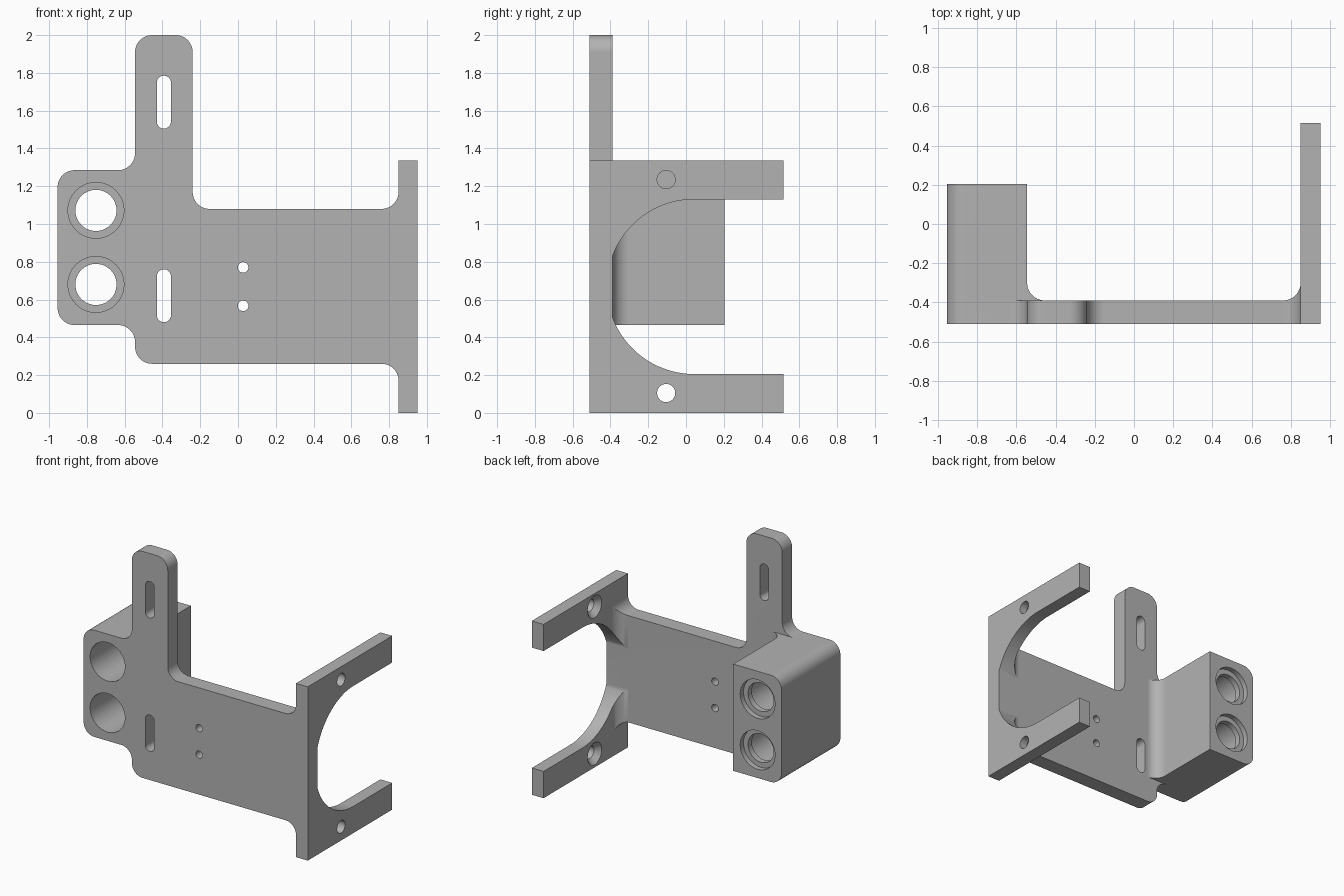
import bpy
import bmesh
from math import pi, acos, cos, sin, tan
from mathutils import Vector

cube = bpy.data.objects.get("Cube")
if cube:
    bpy.data.objects.remove(cube, do_unlink=True)

R = 0.09                         # common corner radius
FRONT, BACK = -0.51, -0.39       # faces of the main plate

grey = bpy.data.materials.new("bracket grey")
grey.use_nodes = True
grey.diffuse_color = (0.45, 0.45, 0.45, 1)
grey.node_tree.nodes["Principled BSDF"].inputs["Base Color"].default_value = grey.diffuse_color


def place(axis, u, v, t):
    return {"X": (t, u, v), "Y": (u, t, v), "Z": (u, v, t)}[axis]


def rounded(corners, steps=14):
    """Outline from (u, v, radius) corners, with an arc at each radius."""
    out = []
    for i, (u, v, r) in enumerate(corners):
        p = Vector((u, v))
        if r == 0:
            out.append(p)
            continue
        a = (Vector(corners[i - 1][:2]) - p).normalized()
        b = (Vector(corners[(i + 1) % len(corners)][:2]) - p).normalized()
        half = a.angle(b) / 2
        centre = p + (a + b).normalized() * r / sin(half)
        start = p + a * r / tan(half) - centre
        end = p + b * r / tan(half) - centre
        sweep = start.angle(end)
        for k in range(steps + 1):
            f = k / steps
            out.append(centre + (start * sin((1 - f) * sweep) + end * sin(f * sweep)) / sin(sweep))
    return out


def finish(name, bm):
    bmesh.ops.recalc_face_normals(bm, faces=bm.faces)
    mesh = bpy.data.meshes.new(name)
    bm.to_mesh(mesh)
    bm.free()
    mesh.materials.append(grey)
    obj = bpy.data.objects.new(name, mesh)
    bpy.context.collection.objects.link(obj)
    return obj


def prism(name, axis, outline, lo, hi):
    bm = bmesh.new()
    rings = [[bm.verts.new(place(axis, u, v, t)) for u, v in outline] for t in (lo, hi)]
    for ring in rings:
        bm.faces.new(ring)
    n = len(outline)
    for i in range(n):
        j = (i + 1) % n
        bm.faces.new((rings[0][i], rings[0][j], rings[1][j], rings[1][i]))
    return finish(name, bm)


def bore(name, axis, u, v, profile, sides=48):
    """Stepped round cutter from (radius, position) pairs along an axis."""
    bm = bmesh.new()
    rings = [[bm.verts.new(place(axis, u + r * cos(2 * pi * k / sides),
                                 v + r * sin(2 * pi * k / sides), t))
              for k in range(sides)] for r, t in profile]
    bm.faces.new(rings[0])
    bm.faces.new(rings[-1])
    for a, b in zip(rings, rings[1:]):
        for k in range(sides):
            j = (k + 1) % sides
            bm.faces.new((a[k], a[j], b[j], b[k]))
    return finish(name, bm)


def combine(obj, tool, operation):
    mod = obj.modifiers.new(operation.title(), "BOOLEAN")
    mod.operation, mod.object, mod.solver = operation, tool, "EXACT"
    bpy.context.view_layer.objects.active = obj
    bpy.ops.object.modifier_apply(modifier=mod.name)
    bpy.data.objects.remove(tool, do_unlink=True)


def rect(u0, u1, v0, v1):
    return [(u0, v0), (u1, v0), (u1, v1), (u0, v1)]


# Front silhouette: block lobe, tall arm, main plate and end flange
bracket = prism("bracket", "Y", rounded([
    (-0.955, 0.465, R), (-0.955, 1.285, R), (-0.545, 1.285, R), (-0.545, 2, R),
    (-0.24, 2, R), (-0.24, 1.08, R), (0.85, 1.08, R), (0.85, 1.335, 0),
    (0.95, 1.335, 0), (0.95, 0, 0), (0.85, 0, 0), (0.85, 0.26, R),
    (-0.545, 0.26, R), (-0.545, 0.465, R)]), FRONT, 0.7)

# Plan shape: thick block, thin plate and deep flange with inner fillets
plan = prism("plan_cutter", "Z", rounded([
    (-1.2, -0.8, 0), (1.2, -0.8, 0), (1.2, 0.515, 0), (0.85, 0.515, 0),
    (0.85, BACK, R), (-0.545, BACK, R), (-0.545, 0.205, 0), (-1.2, 0.205, 0)]), -0.3, 2.3)
combine(bracket, plan, "INTERSECT")

# Limit the block and its fillet to the block height
for lo, hi in ((-0.2, 0.465), (1.285, 2.2)):
    combine(bracket, prism("block_trim", "Z", rect(-1.2, 0, BACK, 0.4), lo, hi), "DIFFERENCE")

# Round opening of the forked flange, flattened at the plate
cy, cz, cr = 0.044, 0.668, 0.4625
limit = acos((BACK - cy) / cr)
arc = [pi / 2 + (limit - pi / 2) * k / 24 for k in range(25)]
arc += [2 * pi - a for a in reversed(arc)]
fork = [(0.8, cz + cr)] + [(cy + cr * cos(a), cz + cr * sin(a)) for a in arc] + [(0.8, cz - cr)]
combine(bracket, prism("fork_cutter", "X", fork, 0.74, 1.1), "DIFFERENCE")

# Stepped bores through the block
for z in (0.68, 1.072):
    steps = [(0.148, -0.7), (0.148, 0.12), (0.109, 0.12), (0.109, 0.165), (0.148, 0.165), (0.148, 0.4)]
    combine(bracket, bore("block_bore", "Y", -0.752, z, steps), "DIFFERENCE")

# Countersunk screw holes in the flange
for z in (0.105, 1.235):
    steps = [(0.085, 0.8), (0.085, 0.85), (0.048, 0.89), (0.048, 1.1)]
    combine(bracket, bore("flange_hole", "X", -0.105, z, steps), "DIFFERENCE")

# Slots and small holes in the plate
for z in (0.62, 1.645):
    slot = rounded([(u, v, 0.0374) for u, v in rect(-0.43, -0.355, z - 0.14, z + 0.14)])
    combine(bracket, prism("slot", "Y", slot, -0.7, -0.2), "DIFFERENCE")
for z in (0.567, 0.77):
    combine(bracket, bore("pin_hole", "Y", 0.027, z, [(0.028, -0.7), (0.028, -0.2)], 32), "DIFFERENCE")

# Smooth rounds with crisp machined edges
bpy.ops.object.select_all(action="DESELECT")
bracket.select_set(True)
bpy.context.view_layer.objects.active = bracket
bpy.ops.object.shade_smooth_by_angle(angle=pi / 6)
weighted = bracket.modifiers.new("Weighted Normals", "WEIGHTED_NORMAL")
weighted.keep_sharp = True
